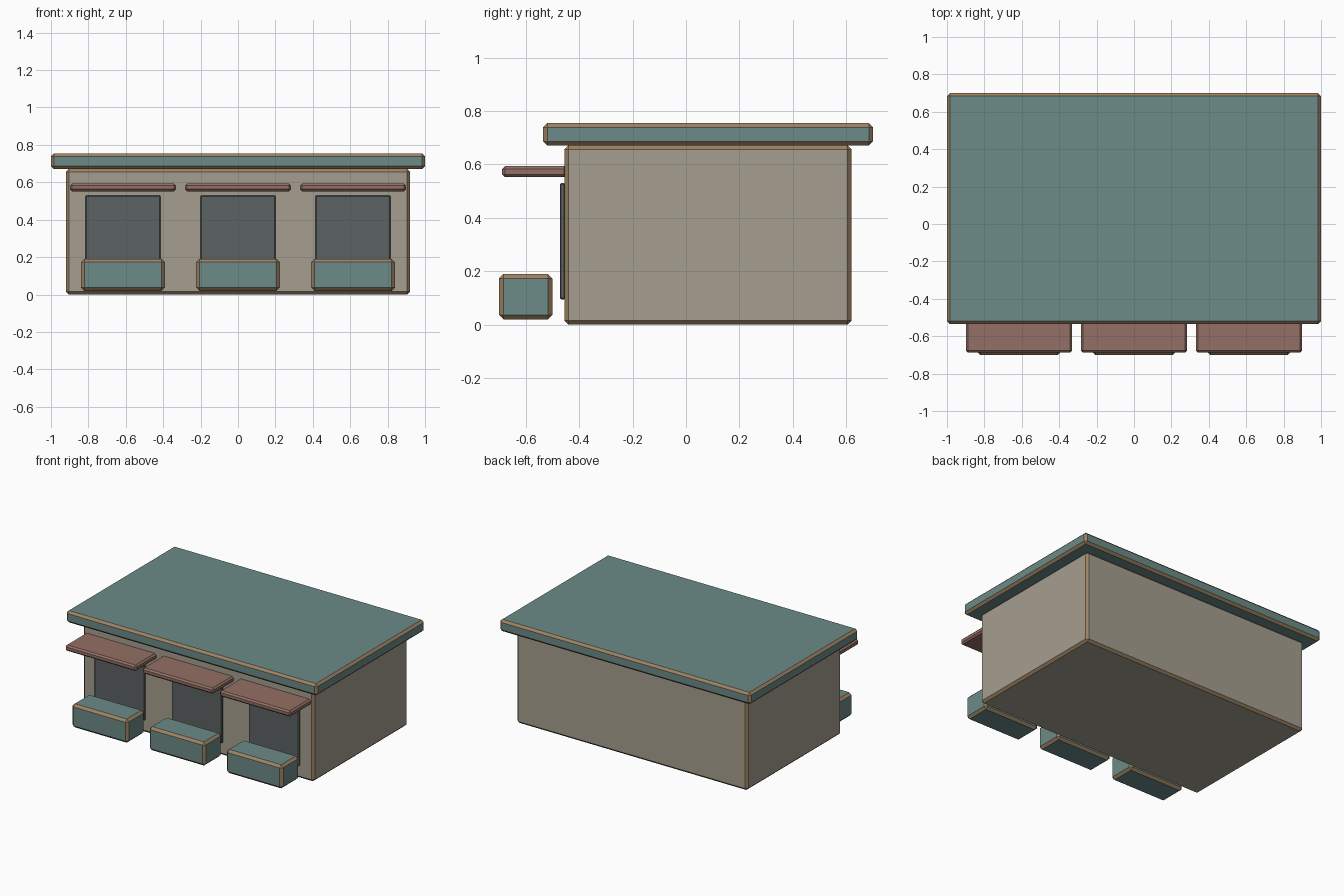
import bpy

if "Cube" in bpy.data.objects:
    bpy.data.objects.remove(bpy.data.objects["Cube"])


def material(name, rgb):
    m = bpy.data.materials.new(name)
    lin = [(c / 255 / 12.92) if c < 11 else ((c / 255 + 0.055) / 1.055) ** 2.4 for c in rgb]
    m.diffuse_color = (*lin, 1)
    m.use_nodes = True
    m.node_tree.nodes["Principled BSDF"].inputs["Base Color"].default_value = m.diffuse_color
    return m


wall = material("beige wall", (166, 159, 144))
teal = material("muted teal", (108, 139, 135))
trim = material("tan trim", (158, 130, 98))
red = material("dusty red", (148, 112, 102))
glass = material("dark slate", (92, 98, 99))


def box(name, x, y, z, mat, bevel, edge=None):
    """Box from (min, max) ranges with a flat chamfer in its own colour."""
    lo, hi = zip(x, y, z)
    bpy.ops.mesh.primitive_cube_add(size=1, location=[(a + b) / 2 for a, b in zip(lo, hi)])
    ob = bpy.context.object
    ob.name = name
    ob.scale = [b - a for a, b in zip(lo, hi)]
    bpy.ops.object.transform_apply(location=False, rotation=False, scale=True)
    ob.data.materials.append(mat)
    mod = ob.modifiers.new("chamfer", 'BEVEL')
    mod.width = bevel
    mod.segments = 1
    mod.limit_method = 'NONE'
    if edge:
        ob.data.materials.append(edge)
        mod.material = 1
    return ob


# Building and overhanging roof slab
box("building", (-0.92, 0.92), (-0.455, 0.62), (0.0, 0.672), wall, 0.016, trim)
box("roof", (-1.0, 1.0), (-0.535, 0.70), (0.67, 0.755), teal, 0.016, trim)

# Three bays: window, awning and planter
for i, cx in enumerate((-0.615, 0.0, 0.615), 1):
    box(f"window_{i}", (cx - 0.2, cx + 0.2), (-0.472, -0.452), (0.095, 0.53), glass, 0.005)
    box(f"awning_{i}", (cx - 0.283, cx + 0.283), (-0.688, -0.445), (0.552, 0.594), red, 0.011)
    box(f"planter_{i}", (cx - 0.224, cx + 0.224), (-0.70, -0.50), (0.02, 0.19), teal, 0.017, trim)
